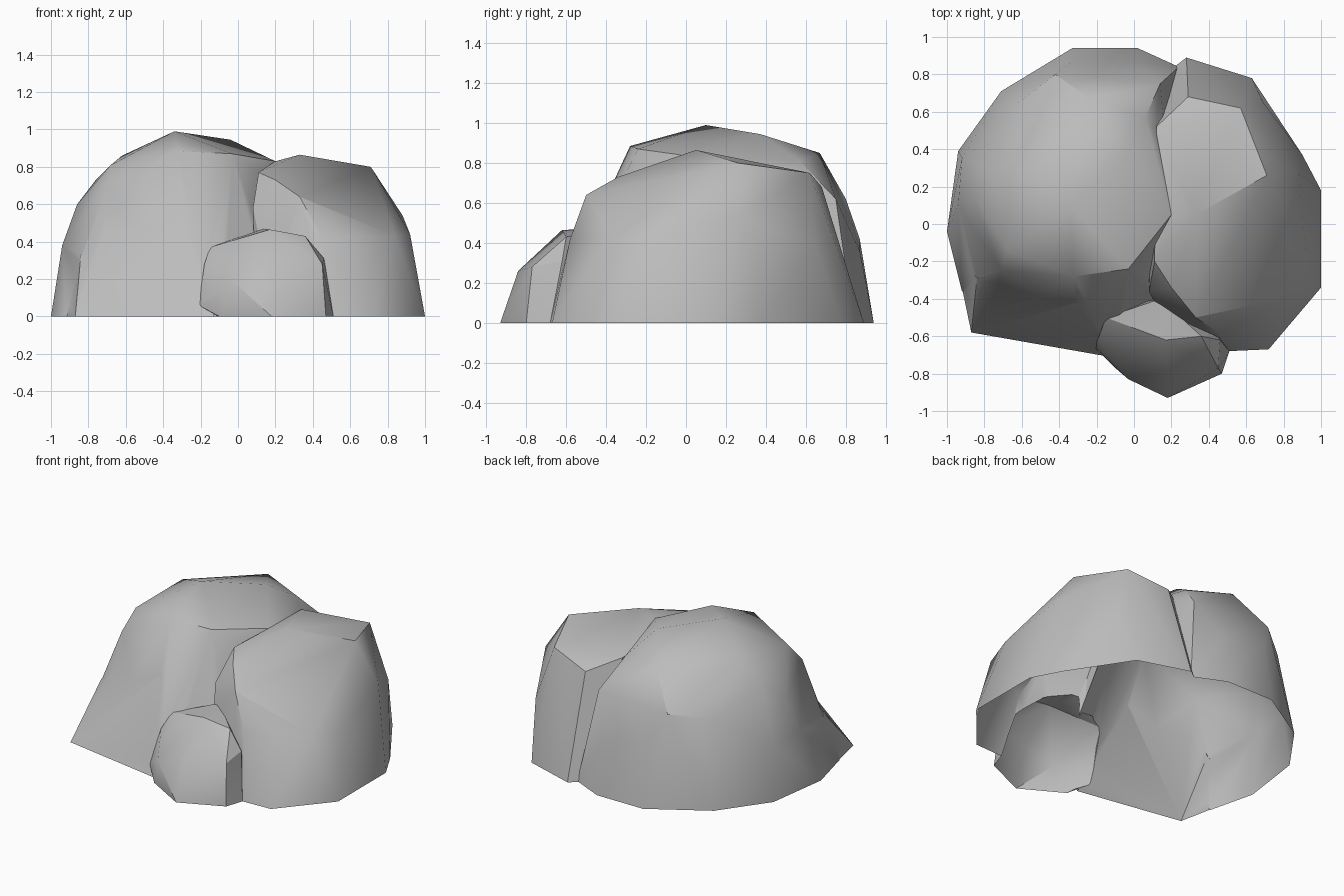
import bpy
import bmesh
import math

default = bpy.data.objects.get("Cube")
if default:
    bpy.data.objects.remove(default, do_unlink=True)

# Single stone colour
stone = bpy.data.materials.new("stone grey")
stone.use_nodes = True
colour = (0.5, 0.5, 0.5, 1)
stone.diffuse_color = colour
for node in stone.node_tree.nodes:
    if node.type == "BSDF_PRINCIPLED":
        node.inputs["Base Color"].default_value = colour
        node.inputs["Roughness"].default_value = 0.9


def boulder(name, footprint, corners):
    """Closed faceted boulder: the hull of a ground outline and upper corners."""
    bm = bmesh.new()
    for x, y in footprint:
        bm.verts.new((x, y, 0))
    for corner in corners:
        bm.verts.new(corner)
    result = bmesh.ops.convex_hull(bm, input=bm.verts[:])
    loose = set(result["geom_interior"]) | set(result["geom_unused"])
    bmesh.ops.delete(bm, geom=[g for g in loose if isinstance(g, bmesh.types.BMVert)],
                     context="VERTS")
    bmesh.ops.recalc_face_normals(bm, faces=bm.faces[:])
    mesh = bpy.data.meshes.new(name)
    bm.to_mesh(mesh)
    bm.free()
    mesh.materials.append(stone)
    obj = bpy.data.objects.new(name, mesh)
    bpy.context.collection.objects.link(obj)
    return obj


# Tall boulder with a broad steep front
tall = boulder(
    "tall_boulder",
    [(-1, -.04), (-.92, -.36), (-.12, -.69), (.2, -.5), (.3, .5),
     (.24, .84), (.02, .94), (-.33, .94), (-.71, .71), (-.94, .39)],
    [(-.94, .1, .38), (-.92, .35, .37), (-.84, -.28, .33), (-.86, .15, .6),
     (-.71, -.25, .68), (-.68, -.14, .81), (-.32, -.28, .885), (-.03, -.24, .87),
     (-.34, .1, .99), (-.04, .37, .945), (-.62, .28, .86), (.2, .05, .83),
     (-.24, .67, .85), (.06, .57, .81), (-.76, .27, .73), (-.64, .63, .58),
     (-.42, .8, .62), (.14, .75, .62), (-.33, .87, .42), (.02, .87, .36)])

# Flared foot in front of the tall boulder
foot = boulder(
    "flared_foot",
    [(-.87, -.58), (-.13, -.71), (-.1, -.4), (-.97, -.1)],
    [(-.84, -.29, .33), (-.7, -.28, .5), (-.3, -.42, .55), (-.08, -.4, .55)])

# Broad boulder beside it, its top tilting down to the back
broad = boulder(
    "broad_boulder",
    [(.28, .89), (.63, .78), (.9, .37), (1, .18), (1, -.34), (.72, -.67),
     (.5, -.68), (.2, -.6), (.1, -.4), (.1, .75)],
    [(.33, .05, .865), (.71, .26, .8), (.57, .62, .75), (.29, .68, .68),
     (.12, .52, .76), (.2, .05, .83), (.11, -.2, .77), (.2, -.34, .73),
     (.08, -.36, .58), (.33, -.5, .64), (.45, -.58, .42), (.84, -.39, .43),
     (.92, -.15, .44), (.88, .27, .54), (.69, .65, .38)])

# Small boulder leaning on the front
small = boulder(
    "small_boulder",
    [(-.1, -.77), (.18, -.93), (.47, -.8), (.51, -.68), (.35, -.4), (-.12, -.45)],
    [(-.21, -.66, .06), (-.18, -.58, .28), (-.15, -.5, .37), (-.03, -.83, .19),
     (.18, -.84, .26), (.17, -.62, .465), (.14, -.4, .47), (.36, -.6, .43),
     (.45, -.77, .28), (.46, -.62, .31)])

# Fuse the boulders into one shell
for other in (foot, broad, small):
    fuse = tall.modifiers.new("fuse " + other.name, "BOOLEAN")
    fuse.operation = "UNION"
    fuse.solver = "EXACT"
    fuse.object = other
graph = bpy.context.evaluated_depsgraph_get()
shell = bpy.data.meshes.new_from_object(tall.evaluated_get(graph))
tall.modifiers.clear()
tall.data = shell
tall.name = "boulder_cluster"
for other in (foot, broad, small):
    bpy.data.objects.remove(other, do_unlink=True)

# Open the underside
bm = bmesh.new()
bm.from_mesh(shell)
under = [f for f in bm.faces if all(v.co.z < 0.001 for v in f.verts)]
bmesh.ops.delete(bm, geom=under, context="FACES")
bm.to_mesh(shell)
bm.free()

# Soft facets with crisp ridges
bpy.ops.object.select_all(action="DESELECT")
tall.select_set(True)
bpy.context.view_layer.objects.active = tall
bpy.ops.object.shade_smooth_by_angle(angle=math.radians(30))
